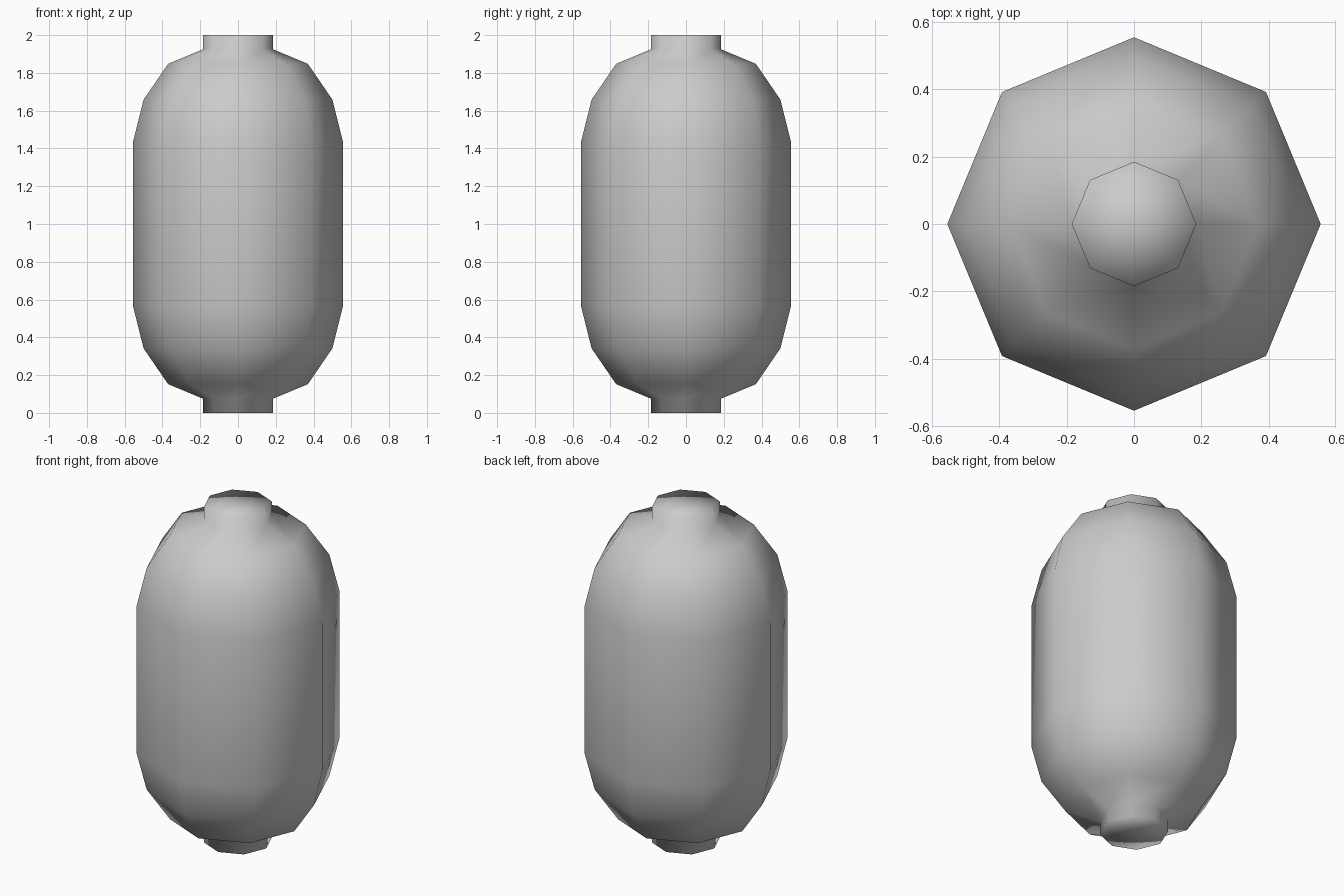
import bpy, bmesh
from math import cos, sin, tau

if "Cube" in bpy.data.objects:
    bpy.data.objects.remove(bpy.data.objects["Cube"])

SIDES = 8
# Lower half of the outline (radius, height); the upper half mirrors it about z = 1
half = [(0.185, 0.0), (0.185, 0.075), (0.37, 0.152), (0.50, 0.342), (0.555, 0.562)]
profile = half + [(r, 2 - z) for r, z in reversed(half)]

bm = bmesh.new()
rings = [[bm.verts.new((r * cos(tau * i / SIDES), r * sin(tau * i / SIDES), z))
          for i in range(SIDES)] for r, z in profile]

# Walls of the body and both collars
for low, high in zip(rings, rings[1:]):
    for i in range(SIDES):
        j = (i + 1) % SIDES
        bm.faces.new((low[i], low[j], high[j], high[i]))

# Flat end caps, fanned from a centre point
for ring, z in ((rings[0], 0.0), (rings[-1], 2.0)):
    centre = bm.verts.new((0, 0, z))
    for i in range(SIDES):
        bm.faces.new((ring[i], ring[(i + 1) % SIDES], centre))

bmesh.ops.recalc_face_normals(bm, faces=bm.faces)

# Fully smooth shading over the low-poly lantern shell
for face in bm.faces:
    face.smooth = True
mesh = bpy.data.meshes.new("lantern_body")
bm.to_mesh(mesh)
bm.free()
bpy.context.collection.objects.link(bpy.data.objects.new("lantern_body", mesh))
